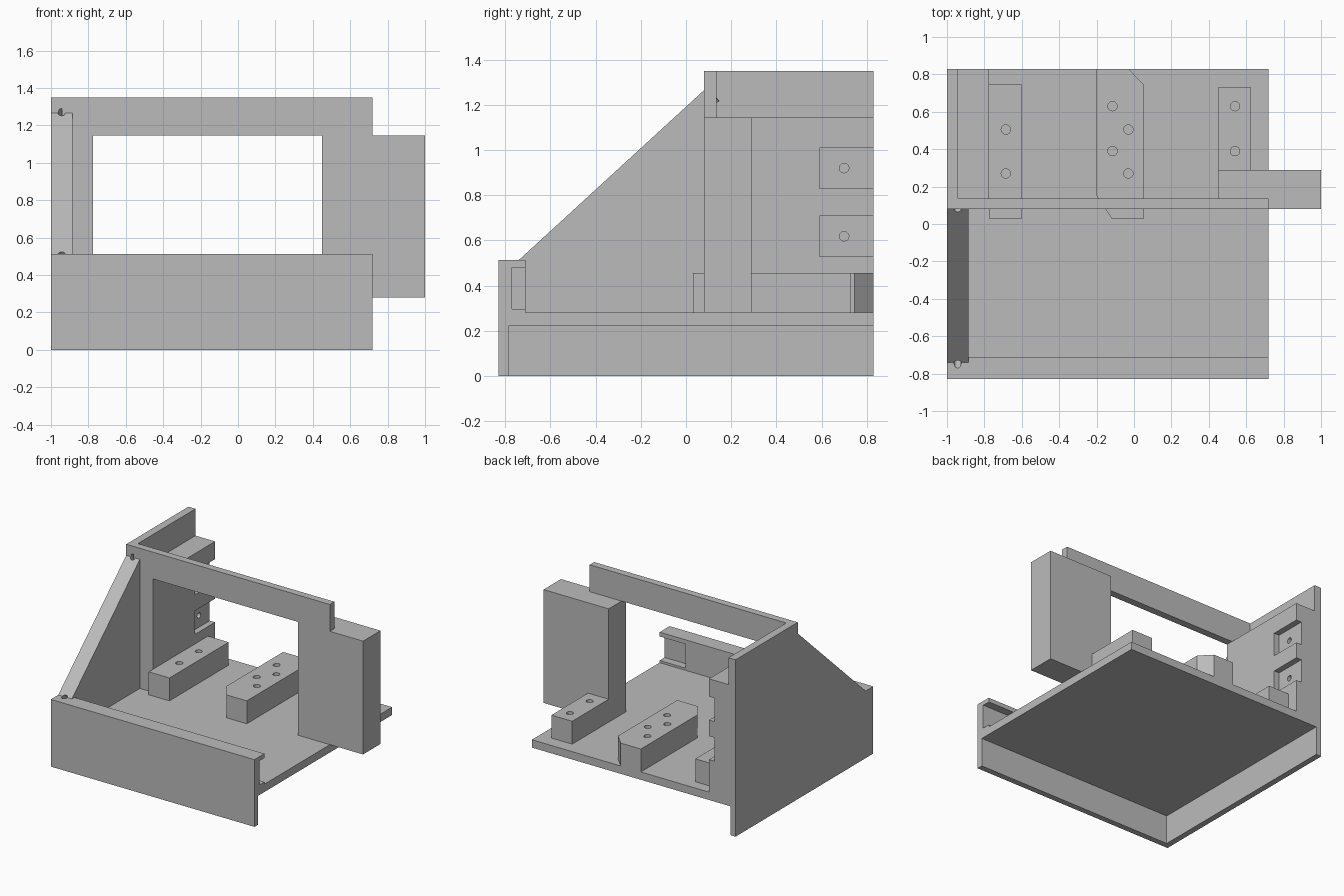
import bpy
import bmesh
from mathutils import Matrix, Vector

default = bpy.data.objects.get("Cube")
if default:
    bpy.data.objects.remove(default, do_unlink=True)

GREY = (0.5, 0.5, 0.5, 1.0)
grey = bpy.data.materials.new("plain grey")
grey.use_nodes = True
grey.diffuse_color = GREY
grey.node_tree.nodes["Principled BSDF"].inputs["Base Color"].default_value = GREY


def finish(name, bm):
    """Turn a bmesh into a grey object."""
    bmesh.ops.recalc_face_normals(bm, faces=bm.faces)
    mesh = bpy.data.meshes.new(name)
    bm.to_mesh(mesh)
    bm.free()
    mesh.materials.append(grey)
    obj = bpy.data.objects.new(name, mesh)
    bpy.context.collection.objects.link(obj)
    return obj


def prism(name, outline, axis, low, high):
    """Extrude an outline: (y, z) points along x, or (x, y) points along z."""
    bm = bmesh.new()
    if axis == "x":
        points = [(low, a, b) for a, b in outline]
        step = Vector((high - low, 0, 0))
    else:
        points = [(a, b, low) for a, b in outline]
        step = Vector((0, 0, high - low))
    face = bm.faces.new([bm.verts.new(p) for p in points])
    grown = bmesh.ops.extrude_face_region(bm, geom=[face])["geom"]
    bmesh.ops.translate(bm, vec=step, verts=[v for v in grown if isinstance(v, bmesh.types.BMVert)])
    return finish(name, bm)


def box(name, x, y, z):
    outline = [(x[0], y[0]), (x[1], y[0]), (x[1], y[1]), (x[0], y[1])]
    return prism(name, outline, "z", z[0], z[1])


def hole_cutter(name, centres, direction, depth, radius=0.025):
    """Cylinders centred on the surface points, reaching depth each way."""
    bm = bmesh.new()
    turn = Vector(direction).to_track_quat("Z", "Y").to_matrix().to_4x4()
    for centre in centres:
        bmesh.ops.create_cone(bm, cap_ends=True, segments=24, radius1=radius, radius2=radius,
                              depth=2 * depth, matrix=Matrix.Translation(centre) @ turn)
    return finish(name, bm)


def cut(cutter, *targets):
    cutter.hide_render = True
    cutter.hide_viewport = True
    for target in targets:
        mod = target.modifiers.new(cutter.name, "BOOLEAN")
        mod.operation = "DIFFERENCE"
        mod.solver = "EXACT"
        mod.object = cutter


# Shared levels
RIGHT, LEFT, BACK = -1.0, 0.72, 0.83
UNDER, FLOOR, PAD, LIP, SHELF, TOP = 0.22, 0.28, 0.455, 0.513, 1.145, 1.35
FRAME = 0.08

# Floor and front wall in one profile, with a pocket in the open end
tray = prism("base_tray", [(-0.83, 0), (-0.785, 0), (-0.785, UNDER), (BACK, UNDER), (BACK, FLOOR),
                           (-0.71, FLOOR), (-0.71, LIP), (-0.83, LIP)], "x", RIGHT, LEFT)
cut(box("pocket_cutter", (0.5, 0.8), (-0.77, -0.6), (0.297, 0.48)), tray)

# Side wall: skirt, sloped gusset, thick lower wall and thin upper wall
box("side_skirt", (RIGHT, -0.955), (-0.785, BACK), (0, UNDER))
gusset = prism("sloped_gusset", [(-0.74, LIP), (-0.71, LIP), (-0.71, FLOOR), (FRAME, FLOOR),
                                 (FRAME, 1.265)], "x", RIGHT, -0.885)
wall = box("thick_side_wall", (RIGHT, -0.775), (FRAME, BACK), (FLOOR, SHELF))
upper = box("upper_side_wall", (RIGHT, -0.94), (FRAME, BACK), (SHELF, TOP))

# Front frame: top beam and corner block
beam = box("top_beam", (-0.94, LEFT), (FRAME, 0.135), (SHELF, TOP))
box("corner_block", (0.45, 1.0), (FRAME, 0.29), (FLOOR, SHELF))

# Open notches with a screw hole in the thick wall
for label, z in (("lower", 0.618), ("upper", 0.92)):
    cut(box(label + "_notch_cutter", (-0.82, -0.7), (0.59, 0.9), (z - 0.09, z + 0.09)), wall)
    cut(hole_cutter(label + "_notch_hole_cutter", [(-0.82, 0.7, z)], (1, 0, 0), 0.1, 0.021), wall)

# Screw holes at both ends of the slope
slope = (0, -0.68, 0.74)
cut(hole_cutter("slope_foot_cutter", [(-0.943, -0.745, LIP)], slope, 0.08, 0.019), tray, gusset)
cut(hole_cutter("slope_head_cutter", [(-0.943, 0.078, 1.265)], slope, 0.08, 0.019), gusset, upper)

# Mounting pads on the floor with screw holes
pads = {
    "right_pad": ([(-0.775, 0.03), (-0.6, 0.03), (-0.6, 0.745), (-0.775, 0.745)],
                  [(-0.685, 0.505), (-0.685, 0.27)]),
    "middle_pad": ([(-0.12, 0.03), (0.053, 0.03), (0.053, 0.745), (-0.03, BACK),
                    (-0.2, BACK), (-0.2, 0.15)],
                   [(-0.115, 0.63), (-0.03, 0.505), (-0.115, 0.39), (-0.03, 0.27)]),
    "left_pad": ([(0.45, 0.29), (0.625, 0.29), (0.625, 0.73), (0.45, 0.73)],
                 [(0.54, 0.63), (0.54, 0.39)]),
}
for name, (outline, holes) in pads.items():
    pad = prism(name, outline, "z", FLOOR, PAD)
    cut(hole_cutter(name + "_hole_cutter", [(x, y, PAD) for x, y in holes], (0, 0, 1), 0.15), pad)
